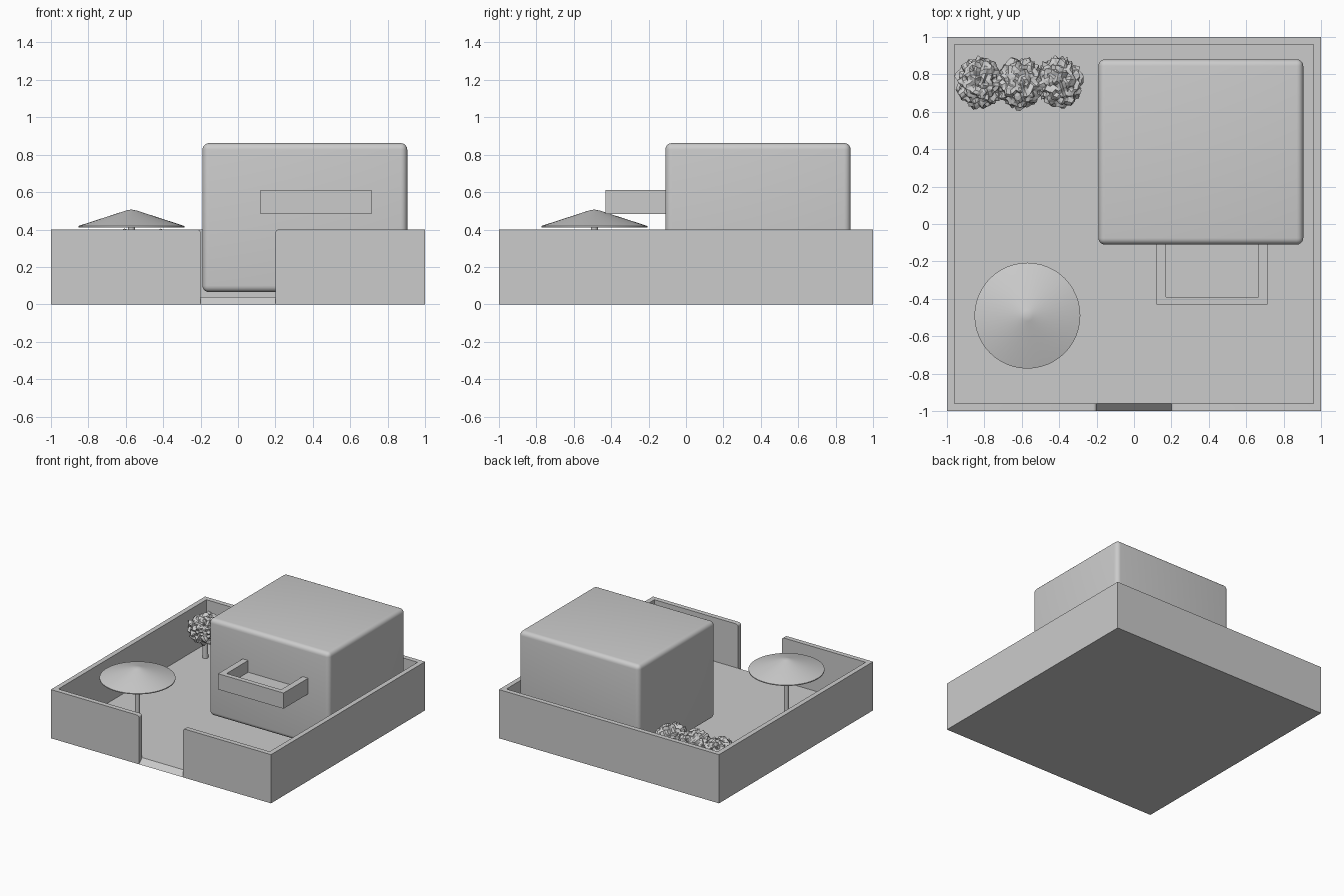
import bpy, bmesh, math, random
from mathutils import Vector, noise

if "Cube" in bpy.data.objects:
    bpy.data.objects.remove(bpy.data.objects["Cube"])


def finish(name, bm, smooth=None):
    bmesh.ops.recalc_face_normals(bm, faces=bm.faces[:])
    me = bpy.data.meshes.new(name)
    bm.to_mesh(me)
    bm.free()
    ob = bpy.data.objects.new(name, me)
    bpy.context.collection.objects.link(ob)
    if smooth:
        bpy.ops.object.select_all(action='DESELECT')
        ob.select_set(True)
        bpy.context.view_layer.objects.active = ob
        bpy.ops.object.shade_smooth_by_angle(angle=math.radians(smooth))
    return ob


def extrude_outline(pts, z0, z1):
    bm = bmesh.new()
    face = bm.faces.new([bm.verts.new((x, y, z0)) for x, y in pts])
    res = bmesh.ops.extrude_face_region(bm, geom=[face], use_keep_orig=True)
    for v in res['geom']:
        if isinstance(v, bmesh.types.BMVert):
            v.co.z = z1
    return bm


def box(bm, x0, x1, y0, y1, z0, z1):
    verts = bmesh.ops.create_cube(bm, size=1)['verts']
    for v in verts:
        v.co = ((x0 + x1) / 2 + v.co.x * (x1 - x0),
                (y0 + y1) / 2 + v.co.y * (y1 - y0),
                (z0 + z1) / 2 + v.co.z * (z1 - z0))
    return verts


def lathe(name, profile, x, y, n, smooth):
    bm = bmesh.new()
    vs = [bm.verts.new((x + r, y, z)) for r, z in profile]
    es = [bm.edges.new(p) for p in zip(vs, vs[1:])]
    bmesh.ops.spin(bm, geom=vs + es, cent=(x, y, 0), axis=(0, 0, 1),
                   angle=math.tau, steps=n, use_duplicate=False)
    bmesh.ops.remove_doubles(bm, verts=bm.verts[:], dist=1e-4)
    return finish(name, bm, smooth)


# Courtyard floor, sloping at the gateway edge
bm = bmesh.new()
for v in box(bm, -1, 1, -1, 1, 0, 0.04):
    if v.co.z > 0.02:
        v.co.x *= 0.96
        v.co.y *= 0.96
finish("courtyard_floor", bm)

# Perimeter wall with a gateway in front, gateway top corners softened
W, T, G = 1.0, 0.96, 0.2
half = [(G, -T), (T, -T), (T, T)]
outer = [(W, W), (W, -W), (G, -W)]
right = outer + half
left = [(-x, y) for x, y in reversed(right)]
bm = extrude_outline(right + left, 0, 0.4)
gate = [e for e in bm.edges
        if all(abs(abs(v.co.x) - G) < 1e-4 and v.co.z > 0.39 for v in e.verts)
        and e.verts[0].co.x * e.verts[1].co.x > 0]
bmesh.ops.bevel(bm, geom=gate, offset=0.018, segments=4, profile=0.5, affect='EDGES')
finish("perimeter_wall", bm, 30)

# House block with rounded edges
bm = bmesh.new()
box(bm, -0.19, 0.905, -0.11, 0.88, 0.065, 0.862)
bmesh.ops.bevel(bm, geom=bm.edges[:], offset=0.035, segments=5, profile=0.5, affect='EDGES')
finish("house", bm, 40)

# Balcony: parapet on three sides and a slab
x0, x1, y0, t = 0.12, 0.715, -0.43, 0.05
pts = [(x0, -0.09), (x0, y0), (x1, y0), (x1, -0.09),
       (x1 - t, -0.09), (x1 - t, y0 + 0.04), (x0 + t, y0 + 0.04), (x0 + t, -0.09)]
finish("balcony_parapet", extrude_outline(pts, 0.483, 0.612))
bm = bmesh.new()
box(bm, x0 + 0.02, x1 - 0.02, y0 + 0.02, -0.09, 0.483, 0.515)
finish("balcony_slab", bm)

# Parasol
lathe("parasol_canopy", [(0, 0.412), (0.283, 0.412), (0.283, 0.419),
                         (0.03, 0.501), (0, 0.507)], -0.57, -0.49, 48, 30)
lathe("parasol_pole", [(0, 0.03), (0.019, 0.03), (0.019, 0.42), (0, 0.42)],
      -0.57, -0.49, 24, 30)

# Row of small trees with ragged crowns
random.seed(4)
for i, x in enumerate((-0.825, -0.61, -0.4)):
    y = 0.755
    lathe(f"tree_trunk_{i + 1}", [(0, 0.03), (0.022, 0.03), (0.018, 0.28), (0, 0.28)],
          x, y, 12, 30)
    bm = bmesh.new()
    bmesh.ops.create_icosphere(bm, subdivisions=4, radius=1)
    for v in bm.verts:
        n = noise.noise(v.co * 4.5 + Vector((i * 7, 3, 1)))
        k = 0.92 + 0.25 * n + random.uniform(-0.07, 0.07)
        d = v.co * min(k, 1.08)
        v.co = (x + d.x * 0.13, y + d.y * 0.14, 0.28 + d.z * 0.118)
    finish(f"tree_crown_{i + 1}", bm)
